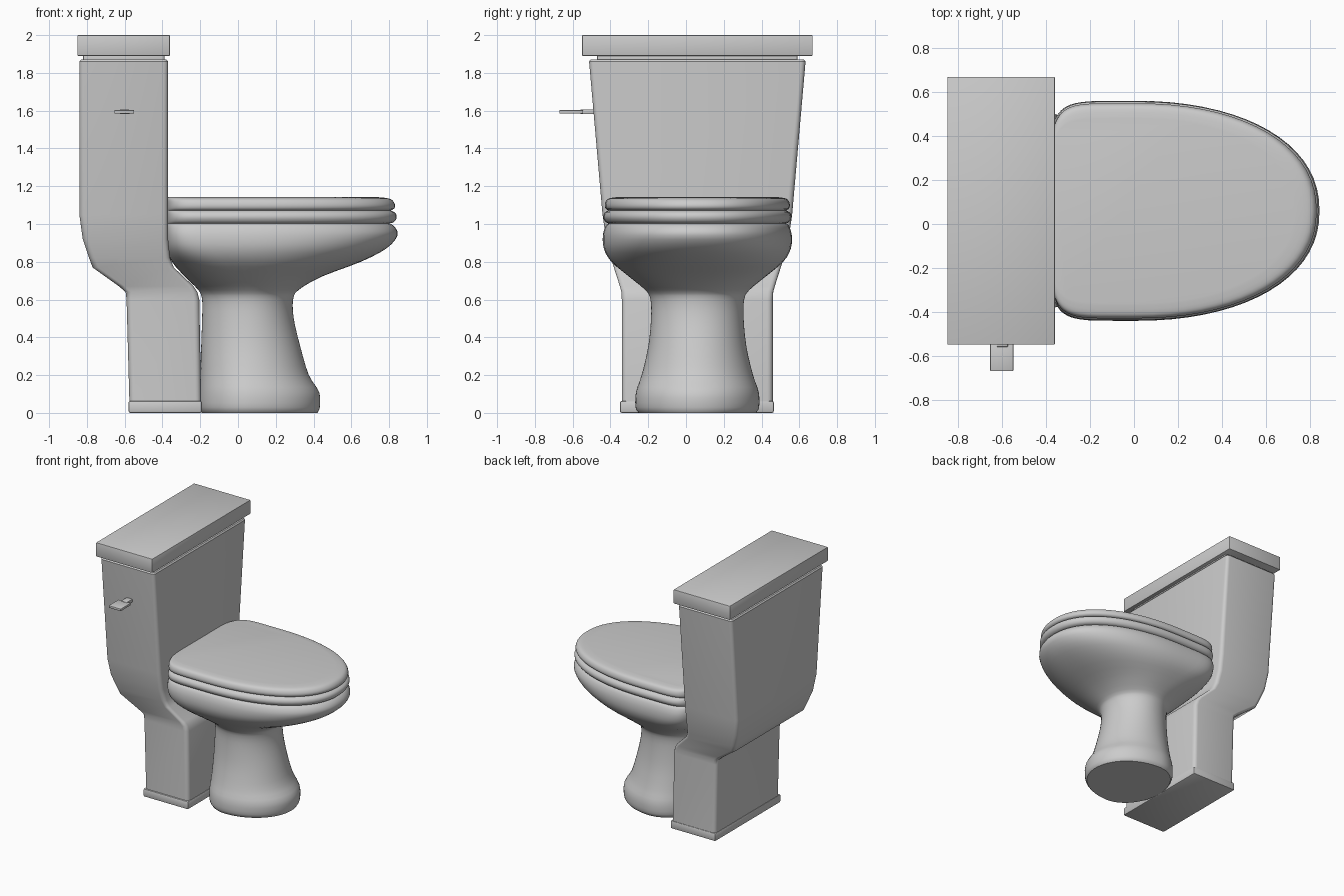
import bpy, bmesh, math

if "Cube" in bpy.data.objects:
    bpy.data.objects.remove(bpy.data.objects["Cube"])

CY = 0.06  # symmetry plane of the toilet


def finish(name, bm, angle=35):
    bmesh.ops.recalc_face_normals(bm, faces=bm.faces)
    me = bpy.data.meshes.new(name)
    bm.to_mesh(me)
    bm.free()
    ob = bpy.data.objects.new(name, me)
    bpy.context.collection.objects.link(ob)
    bpy.ops.object.select_all(action='DESELECT')
    bpy.context.view_layer.objects.active = ob
    ob.select_set(True)
    bpy.ops.object.shade_smooth_by_angle(angle=math.radians(angle))
    return ob


def loft(name, rings, angle=35):
    bm = bmesh.new()
    vs = [[bm.verts.new(p) for p in r] for r in rings]
    n = len(vs[0])
    for a, b in zip(vs, vs[1:]):
        for i in range(n):
            j = (i + 1) % n
            bm.faces.new((a[i], a[j], b[j], b[i]))
    bm.faces.new(vs[0][::-1])
    bm.faces.new(vs[-1])
    return finish(name, bm, angle)


def box_ring(z, x0, x1, y0, y1, r=0.025, seg=4):
    pts = []
    corners = [(x1 - r, y1 - r), (x0 + r, y1 - r), (x0 + r, y0 + r), (x1 - r, y0 + r)]
    for k, (cx, cy) in enumerate(corners):
        for i in range(seg + 1):
            a = math.pi / 2 * (k + i / seg)
            pts.append((cx + r * math.cos(a), cy + r * math.sin(a), z))
    return pts


def egg_ring(z, front, back, half, power, n=72):
    # rounded nose, back end squarer as power grows
    cx = 0.06 * max(0, 1 - (power - 2) / 2)
    pts = []
    for i in range(n):
        a = 2 * math.pi * i / n
        c, s = math.cos(a), math.sin(a)
        p = power if c < 0 else min(power, 2.2)
        x = math.copysign(abs(c) ** (2 / p), c)
        y = math.copysign(abs(s) ** (2 / p), s)
        pts.append((cx + x * (front - cx if c > 0 else cx - back), CY + y * half, z))
    return pts


def smooth_rows(rows, steps=3):
    # Catmull-Rom interpolation of the profile rows
    out = []
    for i in range(len(rows) - 1):
        q = [rows[max(i - 1, 0)], rows[i], rows[i + 1], rows[min(i + 2, len(rows) - 1)]]
        for k in range(steps):
            t = k / steps
            out.append([0.5 * (2 * b + (c - a) * t + (2 * a - 5 * b + 4 * c - d) * t * t
                               + (3 * b - a - 3 * c + d) * t ** 3) for a, b, c, d in zip(*q)])
    return out + [rows[-1]]


def box(name, x0, x1, y0, y1, z0, z1, bevel):
    bm = bmesh.new()
    bmesh.ops.create_cube(bm, size=1)
    for v in bm.verts:
        v.co = ((x0 + x1) / 2 + v.co.x * (x1 - x0), (y0 + y1) / 2 + v.co.y * (y1 - y0),
                (z0 + z1) / 2 + v.co.z * (z1 - z0))
    bmesh.ops.bevel(bm, geom=bm.edges[:], offset=bevel, segments=2, profile=0.5, affect='EDGES')
    return finish(name, bm)


# tank narrowing down into its leg: z, back x, front x, half width, corner radius
tank = [(0.06, -0.575, -0.195, 0.40, 0.03), (0.60, -0.59, -0.205, 0.40, 0.03),
        (0.64, -0.595, -0.215, 0.402, 0.03), (0.67, -0.63, -0.235, 0.41, 0.03),
        (0.77, -0.77, -0.34, 0.442, 0.03), (0.82, -0.788, -0.36, 0.457, 0.03),
        (0.92, -0.822, -0.37, 0.483, 0.03), (1.05, -0.84, -0.37, 0.502, 0.03),
        (1.86, -0.84, -0.37, 0.573, 0.025), (1.87, -0.832, -0.378, 0.565, 0.02)]
loft("tank", [box_ring(z, a, b, CY - h, CY + h, r) for z, a, b, h, r in tank])
box("tank_neck", -0.82, -0.39, -0.47, 0.59, 1.85, 1.90, 0.004)
box("tank_lid", -0.85, -0.36, -0.55, 0.67, 1.89, 2.0, 0.005)
box("leg_plinth", -0.58, -0.19, -0.35, 0.465, 0.0, 0.063, 0.01)

# pedestal and bowl: z, front x, back x, half width, back squareness
bowl = [(0.0, 0.42, -0.19, 0.31, 2), (0.03, 0.433, -0.205, 0.327, 2), (0.11, 0.43, -0.205, 0.325, 2),
        (0.20, 0.375, -0.20, 0.295, 2), (0.35, 0.33, -0.195, 0.26, 2), (0.50, 0.295, -0.19, 0.245, 2),
        (0.60, 0.292, -0.19, 0.248, 2), (0.65, 0.32, -0.21, 0.275, 2.1), (0.72, 0.44, -0.28, 0.36, 2.6),
        (0.80, 0.65, -0.35, 0.455, 3.6), (0.87, 0.785, -0.38, 0.495, 5), (0.94, 0.845, -0.385, 0.50, 6),
        (0.99, 0.825, -0.385, 0.485, 6), (1.005, 0.79, -0.38, 0.465, 6)]
loft("bowl", [egg_ring(*r) for r in smooth_rows(bowl)], 45)

# seat ring and cover, both with rolled edges
seat = [(1.0, 0.79, -0.38, 0.46, 6), (1.01, 0.825, -0.38, 0.485, 6), (1.035, 0.84, -0.38, 0.498, 6),
        (1.06, 0.832, -0.38, 0.49, 6), (1.075, 0.80, -0.38, 0.465, 6)]
loft("seat", [egg_ring(*r) for r in smooth_rows(seat)], 45)
cover = [(1.07, 0.80, -0.38, 0.465, 6), (1.08, 0.825, -0.38, 0.484, 6), (1.10, 0.832, -0.38, 0.49, 6),
         (1.125, 0.818, -0.38, 0.482, 6), (1.137, 0.79, -0.378, 0.462, 6), (1.143, 0.73, -0.375, 0.42, 6)]
loft("seat_cover", [egg_ring(*r) for r in smooth_rows(cover)], 45)

# flush handle on the side
box("handle_stem", -0.625, -0.575, -0.56, -0.47, 1.582, 1.606, 0.003)
box("handle_paddle", -0.655, -0.55, -0.67, -0.545, 1.585, 1.603, 0.003)
